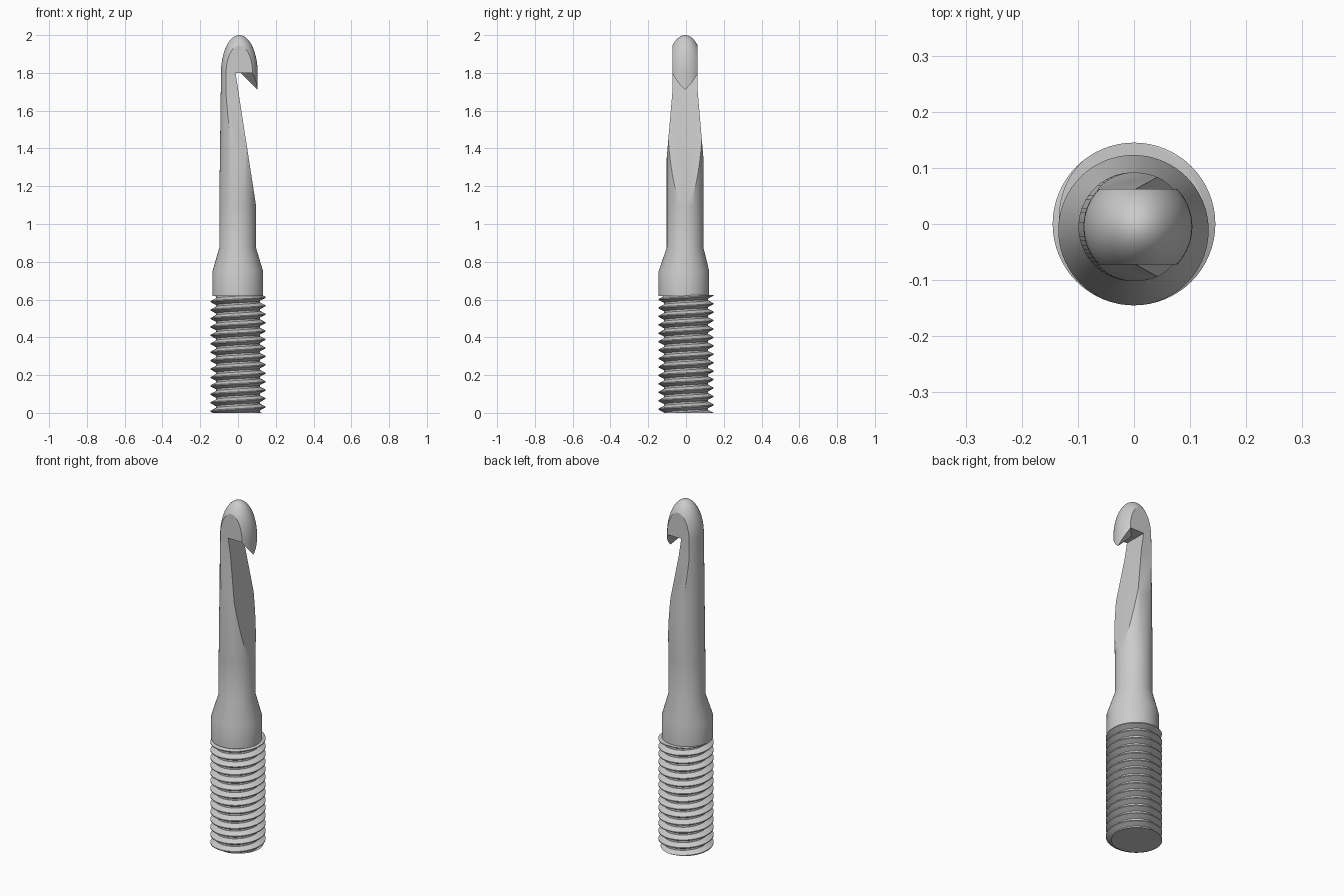
import bpy, bmesh, math
from math import pi, cos, sin, sqrt

if "Cube" in bpy.data.objects:
    bpy.data.objects.remove(bpy.data.objects["Cube"])

steel = bpy.data.materials.new("brushed_grey")
steel.use_nodes = True
GREY = (0.6, 0.6, 0.6, 1)
steel.diffuse_color = GREY
steel.node_tree.nodes["Principled BSDF"].inputs["Base Color"].default_value = GREY


def finish(bm, name):
    bmesh.ops.recalc_face_normals(bm, faces=bm.faces)
    mesh = bpy.data.meshes.new(name)
    bm.to_mesh(mesh)
    bm.free()
    mesh.materials.append(steel)
    obj = bpy.data.objects.new(name, mesh)
    bpy.context.collection.objects.link(obj)
    return obj


def select(obj):
    bpy.ops.object.select_all(action='DESELECT')
    obj.select_set(True)
    bpy.context.view_layer.objects.active = obj


def smooth(obj):
    select(obj)
    bpy.ops.object.shade_smooth_by_angle(angle=math.radians(25))


def loft(sections, name):
    """Skin a closed solid through matching loops of points."""
    bm = bmesh.new()
    loops = [[bm.verts.new(p) for p in s] for s in sections]
    n = len(loops[0])
    for a, b in zip(loops, loops[1:]):
        for i in range(n):
            j = (i + 1) % n
            bm.faces.new((a[i], a[j], b[j], b[i]))
    bm.faces.new(loops[0])
    bm.faces.new(loops[-1])
    return finish(bm, name)


def circle(z, r, cx, cy, n=72):
    return [(cx + r * cos(2 * pi * i / n), cy + r * sin(2 * pi * i / n), z) for i in range(n)]


def carve(obj, cutter):
    cutter.hide_render = True
    mod = obj.modifiers.new("cut", 'BOOLEAN')
    mod.operation = 'DIFFERENCE'
    mod.solver = 'EXACT'
    mod.object = cutter
    select(obj)
    bpy.ops.object.modifier_apply(modifier=mod.name)
    bpy.data.objects.remove(cutter)


# Collar, shaft and rounded head as one turned body
CY = -0.005
DOME_Z, DOME_H, HEAD_R, HEAD_X = 1.8, 0.2, 0.097, 0.007
rings = [(0.62, 0.134, -0.001, -0.011), (0.75, 0.134, -0.001, -0.011),
         (0.875, 0.097, -0.002, CY), (1.1, 0.097, -0.002, CY)]
for k in range(20):
    t = k / 20 * pi / 2
    rings.append((DOME_Z + DOME_H * sin(t), HEAD_R * cos(t), HEAD_X, CY))
rings.append((DOME_Z + DOME_H, 0.001, HEAD_X, CY))
body = loft([circle(*r) for r in rings], "hook_body")

# Flats on both sides of the head, flaring out into the round shaft
for side in (-1, 1):
    outline = [(0.067, 1.7), (0.067, 2.1), (0.2, 2.1), (0.2, 1.2), (0.11, 1.2)]
    carve(body, loft([[(x, CY + side * y, z) for y, z in outline] for x in (-0.3, 0.3)],
                     "flat_cutter"))

# Throat: long sloping cut, with a keel-shaped underside of the lip
KEEL, W, FAR = 0.9, 0.15, 0.25
sections = []
for y in (-W, 0, W):
    start = 0.013 + KEEL * abs(y)
    outline = [(-0.013, 1.8), (0.15, 0.744), (FAR, 0.8), (FAR, 1.8 - (FAR - start)), (start, 1.8)]
    sections.append([(x, CY + y, z) for x, z in outline])
carve(body, loft(sections, "throat_cutter"))
smooth(body)

# Screw thread: helical strip trimmed flat at both ends
TOP, TURNS, N = 0.625, 14, 64
PITCH = TOP / TURNS
profile = [(0.1, 0.116), (0.3, 0.116), (0.64, 0.145), (0.76, 0.145)]
bm = bmesh.new()
columns = []
for i in range(N + 1):
    a = 2 * pi * i / N
    columns.append([bm.verts.new((r * cos(a), r * sin(a), PITCH * (k + u + i / N)))
                    for k in range(-3, TURNS + 2) for u, r in profile])
for a, b in zip(columns, columns[1:]):
    for j in range(len(a) - 1):
        bm.faces.new((a[j], b[j], b[j + 1], a[j + 1]))
bmesh.ops.remove_doubles(bm, verts=bm.verts, dist=1e-5)
for z, up in ((0, -1), (TOP, 1)):
    bmesh.ops.bisect_plane(bm, geom=bm.verts[:] + bm.edges[:] + bm.faces[:], dist=1e-6,
                           plane_co=(0, 0, z), plane_no=(0, 0, up), clear_outer=True)
    rim = [e for e in bm.edges if e.is_boundary and all(abs(v.co.z - z) < 1e-4 for v in e.verts)]
    bmesh.ops.holes_fill(bm, edges=rim, sides=0)
smooth(finish(bm, "screw_thread"))
